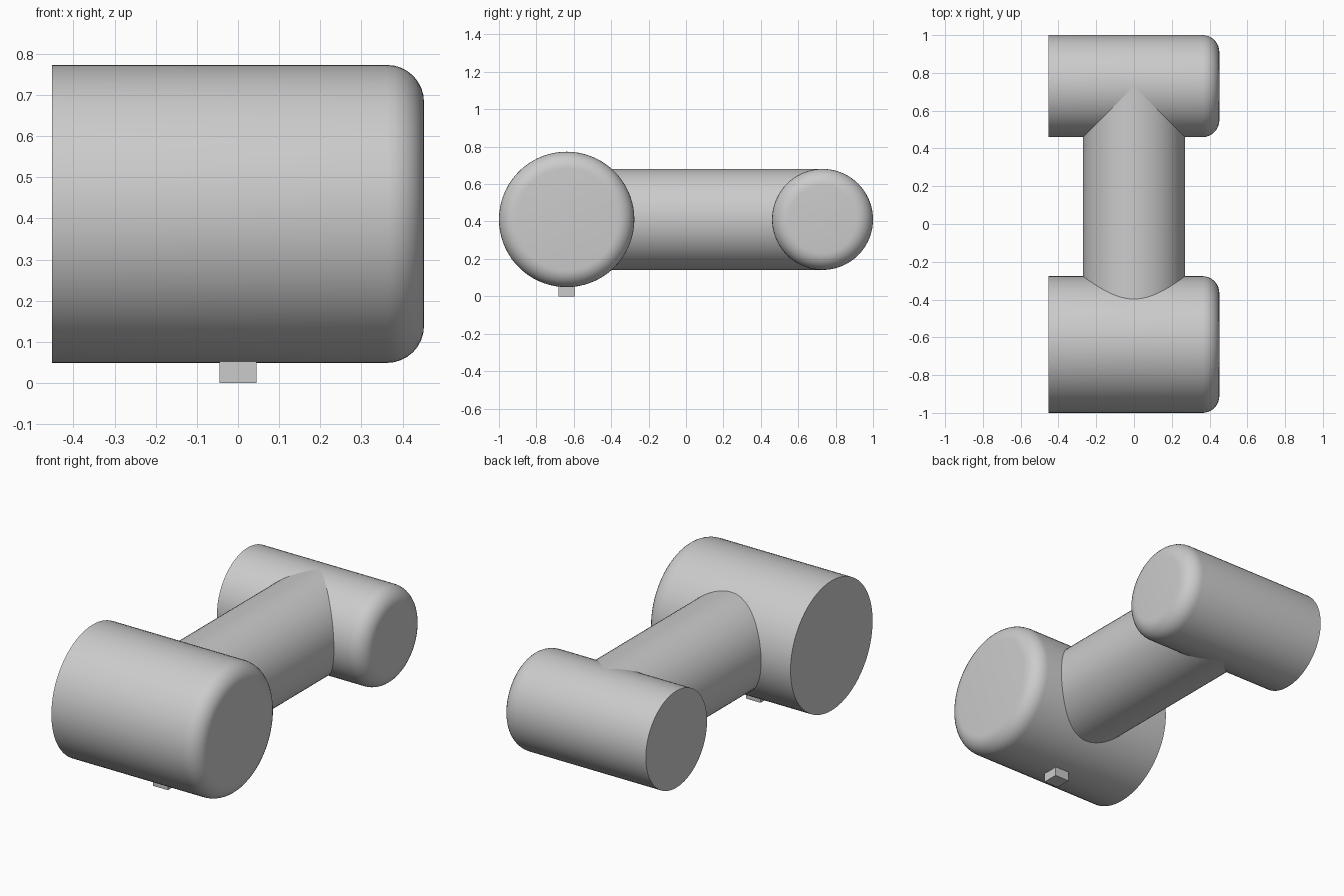
import bpy, bmesh, math
from mathutils import Matrix

default = bpy.data.objects.get("Cube")
if default:
    bpy.data.objects.remove(default, do_unlink=True)

grey = bpy.data.materials.new("plain grey")
grey.use_nodes = True
colour = (0.6, 0.6, 0.6, 1)
grey.diffuse_color = colour
grey.node_tree.nodes["Principled BSDF"].inputs["Base Color"].default_value = colour

AXIS_Z = 0.411
HALF_WIDTH = 0.452


def add_object(name, bm, location):
    mesh = bpy.data.meshes.new(name)
    bm.to_mesh(mesh)
    bm.free()
    mesh.materials.append(grey)
    obj = bpy.data.objects.new(name, mesh)
    obj.location = location
    bpy.context.collection.objects.link(obj)
    return obj


def cylinder(name, radius, length, location, axis, fillet=0):
    """Cylinder along x or y; a fillet rounds the rim at its positive end."""
    bm = bmesh.new()
    bmesh.ops.create_cone(bm, cap_ends=True, segments=72, radius1=radius,
                          radius2=radius, depth=length)
    if fillet:
        rim = [e for e in bm.edges if all(v.co.z > 0 for v in e.verts)]
        bmesh.ops.bevel(bm, geom=rim, offset=fillet, segments=8,
                        profile=0.5, affect='EDGES')
    turn = Matrix.Rotation(math.pi / 2, 3, 'Y') if axis == 'x' else Matrix.Rotation(-math.pi / 2, 3, 'X')
    bmesh.ops.rotate(bm, verts=bm.verts, matrix=turn)
    obj = add_object(name, bm, location)
    bpy.ops.object.select_all(action='DESELECT')
    obj.select_set(True)
    bpy.context.view_layer.objects.active = obj
    bpy.ops.object.shade_smooth_by_angle(angle=math.radians(30))
    return obj


# Two crosswise drums, each rounded on the +x rim only
cylinder("large_front_drum", 0.362, 2 * HALF_WIDTH, (0, -0.638, AXIS_Z), 'x', 0.09)
cylinder("small_rear_drum", 0.27, 2 * HALF_WIDTH, (0, 0.73, AXIS_Z), 'x', 0.09)

# Round bar joining the drums, its ends buried inside them
bar_start, bar_end = -0.62, 0.73
cylinder("connecting_bar", 0.27, bar_end - bar_start,
         (0, (bar_start + bar_end) / 2, AXIS_Z), 'y')

# Small square peg under the large drum
peg = bmesh.new()
bmesh.ops.create_cube(peg, size=1)
bmesh.ops.scale(peg, verts=peg.verts, vec=(0.09, 0.09, 0.1))
add_object("bottom_peg", peg, (0, -0.638, 0.05))
